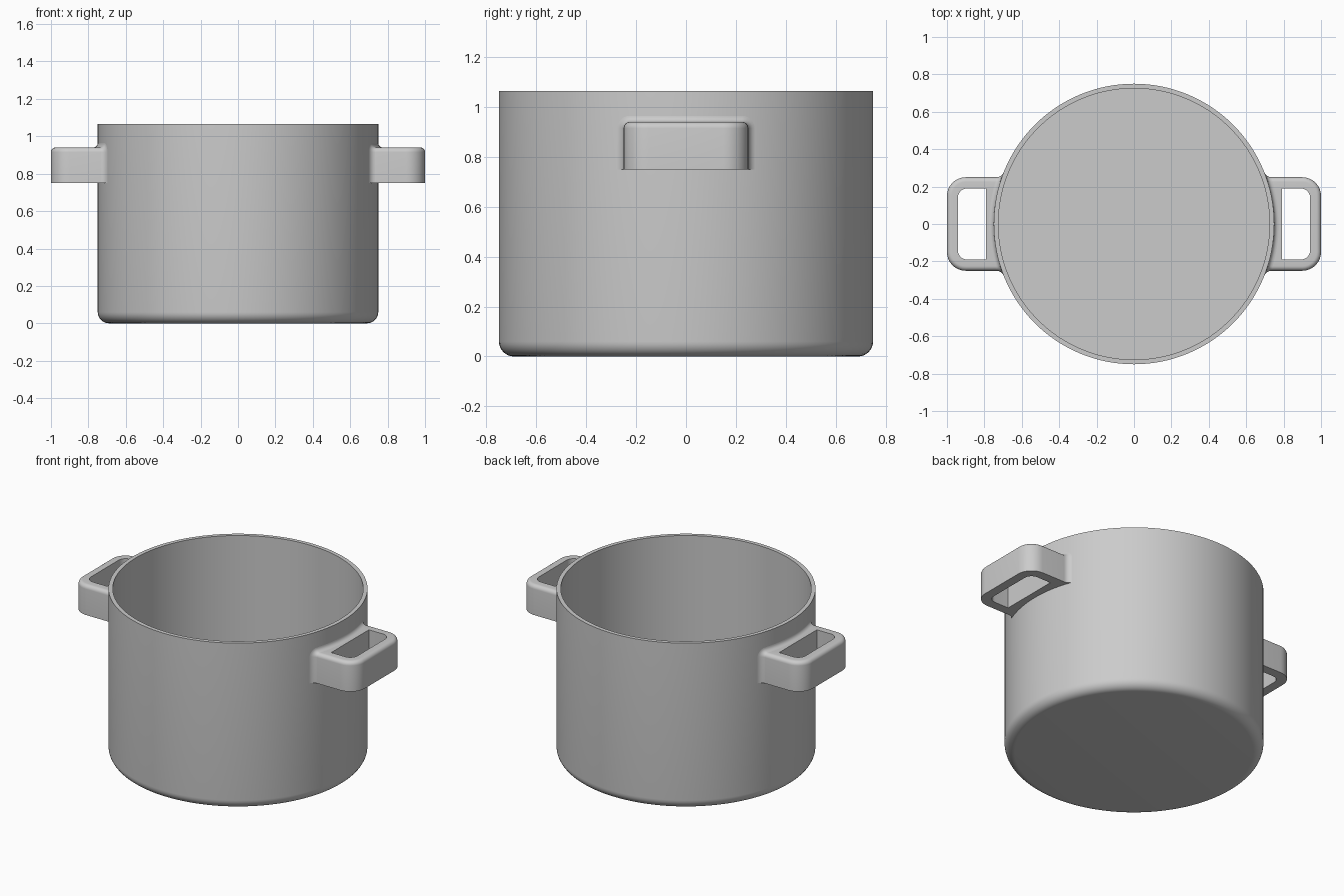
import bpy, bmesh
from math import sin, cos, asin, sqrt, pi, radians

cube = bpy.data.objects.get("Cube")
if cube:
    bpy.data.objects.remove(cube, do_unlink=True)

metal = bpy.data.materials.new("grey metal")
metal.use_nodes = True
GREY = (0.6, 0.6, 0.6, 1)
metal.diffuse_color = GREY
metal.node_tree.nodes["Principled BSDF"].inputs["Base Color"].default_value = GREY

RADIUS, HEIGHT, WALL, BASE_ROUND = 0.75, 1.065, 0.025, 0.06
HALF, LOW, HIGH, TIP = 0.25, 0.75, 0.94, 1.0   # handle extents
EDGE, COVE = 0.025, 0.025                      # handle round-over and root fillet


def finish(bm, name):
    bmesh.ops.recalc_face_normals(bm, faces=bm.faces[:])
    mesh = bpy.data.meshes.new(name)
    bm.to_mesh(mesh)
    bm.free()
    mesh.materials.append(metal)
    mesh.shade_smooth()
    mesh.set_sharp_from_angle(angle=radians(32))
    obj = bpy.data.objects.new(name, mesh)
    bpy.context.collection.objects.link(obj)
    return obj


def ring(bm, points):
    return [bm.verts.new(p) for p in points]


def bridge(bm, a, b, closed=True):
    n = len(a)
    for i in range(n if closed else n - 1):
        j = (i + 1) % n
        bm.faces.new((a[i], a[j], b[j], b[i]))


def arc(cx, cy, r, start, end, steps):
    angles = [radians(start + (end - start) * i / steps) for i in range(steps + 1)]
    return [(cx + r * cos(a), cy + r * sin(a)) for a in angles]


def pot_body():
    bm = bmesh.new()
    profile = arc(RADIUS - BASE_ROUND, BASE_ROUND, BASE_ROUND, -90, 0, 8)
    inner = RADIUS - WALL
    profile += [(RADIUS, HEIGHT), (inner, HEIGHT), (inner, WALL)]
    seg = 128
    rings = [ring(bm, [(r * cos(2 * pi * i / seg), r * sin(2 * pi * i / seg), z)
                       for i in range(seg)]) for r, z in profile]
    for a, b in zip(rings, rings[1:]):
        bridge(bm, a, b)
    bm.faces.new(rings[0])
    bm.faces.new(rings[-1])
    return finish(bm, "pot_body")


def handle_outline(inset):
    # rounded outer end, and a root curved to sit inside the pot wall
    h, r, root = HALF - inset, 0.1 - inset, RADIUS - 0.01
    x, y = TIP - inset - r, h - r
    a = asin(h / root)
    back = [(root * cos(a * (1 - i / 8)), root * sin(a * (1 - i / 8))) for i in range(17)]
    return arc(x, -y, r, -90, 0, 8) + arc(x, y, r, 0, 90, 8) + back


def handle():
    bm = bmesh.new()
    levels = [(0, LOW)] + [(EDGE - d, HIGH - EDGE + z)
                           for d, z in arc(0, 0, EDGE, 0, 90, 6)]
    rings = [ring(bm, [(x, y, z) for x, y in handle_outline(i)]) for i, z in levels]
    for a, b in zip(rings, rings[1:]):
        bridge(bm, a, b)
    # grip opening
    r, x, y = 0.05, 0.942, 0.19
    hole = [(0.792, -y)] + arc(x - r, r - y, r, -90, 0, 8)
    hole += arc(x - r, y - r, r, 0, 90, 8) + [(0.792, y)]
    slots = [ring(bm, [(px, py, z) for px, py in hole]) for z in (LOW, HIGH)]
    bridge(bm, *slots)
    # top and bottom faces around the opening
    for outer, slot in ((rings[0], slots[0]), (rings[-1], slots[1])):
        edges = [bm.edges.get((loop[i - 1], loop[i]))
                 for loop in (outer, slot) for i in range(len(loop))]
        bmesh.ops.triangle_fill(bm, edges=edges, use_beauty=True)
    return finish(bm, "handle_left")


def root_fillet():
    # concave blend running up, over and down where the handle meets the wall
    bm = bmesh.new()

    def loop(t):
        out, d = COVE * (1 - sin(t)), COVE * (1 - cos(t))
        w, r = HALF - EDGE, EDGE + d
        path = [(-HALF - d, LOW)] + arc(-w, HIGH - EDGE, r, 180, 90, 6)
        path += [(-w + 2 * w * i / 16, HIGH + d) for i in range(1, 16)]
        path += arc(w, HIGH - EDGE, r, 90, 0, 6) + [(HALF + d, LOW)]
        return ring(bm, [(sqrt((RADIUS + out) ** 2 - y * y), y, z) for y, z in path])

    loops = [loop(radians(90) * i / 6) for i in range(7)]
    for a, b in zip(loops, loops[1:]):
        bridge(bm, a, b, closed=False)
    # close the lower ends
    for end, side in ((0, -1), (-1, 1)):
        y = side * HALF
        corner = bm.verts.new((sqrt((RADIUS - 0.002) ** 2 - y * y), y, LOW))
        bm.faces.new([l[end] for l in loops] + [corner])
    return finish(bm, "handle_fillet_left")


pot_body()
for part in (handle(), root_fillet()):
    twin = part.copy()
    twin.name = part.name.replace("left", "right")
    twin.rotation_euler.z = pi
    bpy.context.collection.objects.link(twin)
